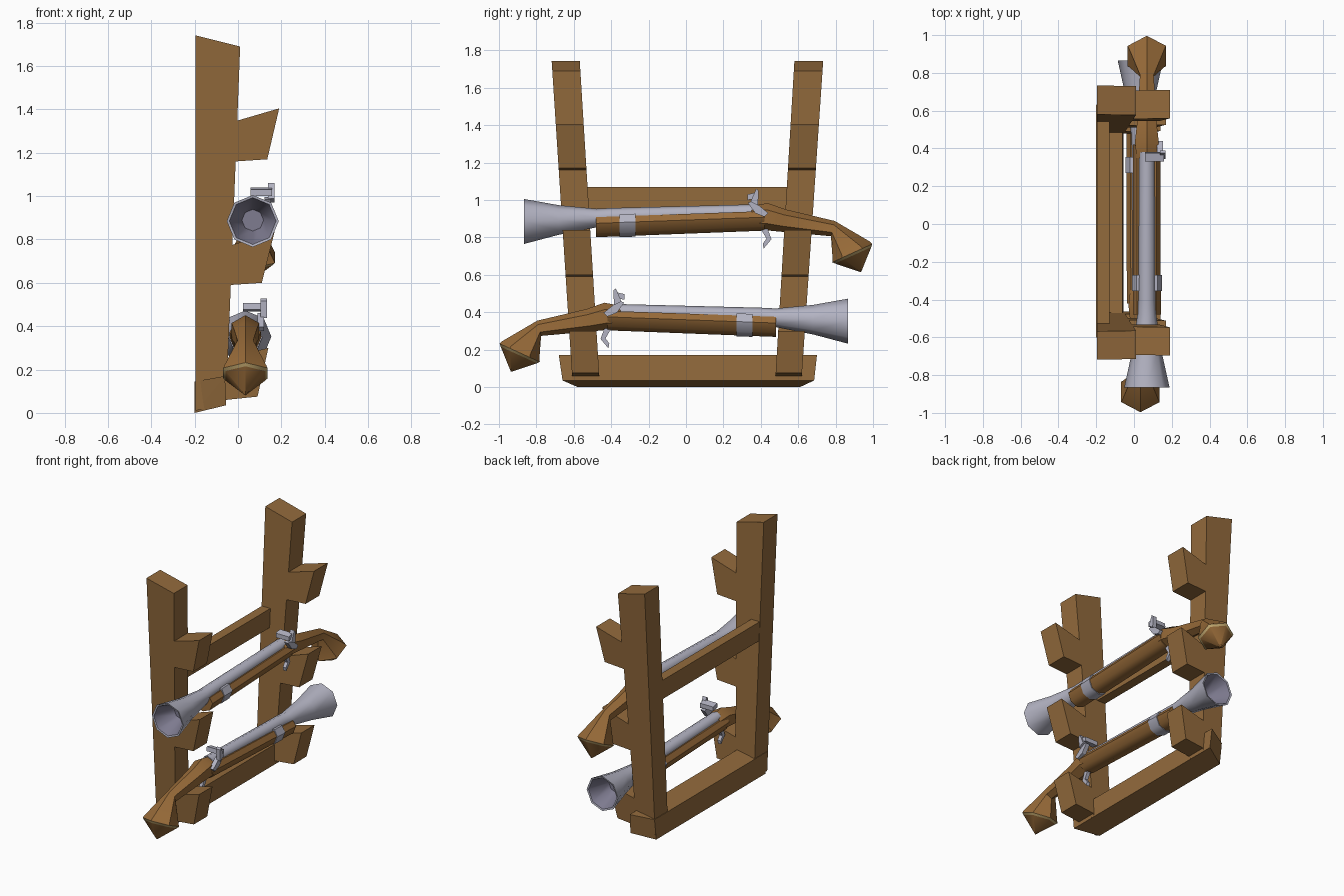
import bpy, bmesh, math
from mathutils import Vector

if "Cube" in bpy.data.objects:
    bpy.data.objects.remove(bpy.data.objects["Cube"])


def mat(name, rgb):
    m = bpy.data.materials.new(name)
    m.diffuse_color = (*rgb, 1)
    m.use_nodes = True
    m.node_tree.nodes["Principled BSDF"].inputs["Base Color"].default_value = m.diffuse_color
    return m


FRAME = mat("frame wood", (0.29, 0.145, 0.045))
STOCK = mat("stock wood", (0.31, 0.145, 0.04))
STEEL = mat("pale steel", (0.45, 0.45, 0.54))
BORE = mat("dark bore steel", (0.21, 0.20, 0.28))
TAN = mat("worn tan edge", (0.58, 0.42, 0.17))


def finish(name, bm, mats, smooth=False):
    bmesh.ops.recalc_face_normals(bm, faces=bm.faces[:])
    me = bpy.data.meshes.new(name)
    bm.to_mesh(me)
    bm.free()
    for m in mats:
        me.materials.append(m)
    ob = bpy.data.objects.new(name, me)
    bpy.context.collection.objects.link(ob)
    if smooth:
        me.polygons.foreach_set("use_smooth", [True] * len(me.polygons))
        me.set_sharp_from_angle(angle=math.radians(47))
    return ob


def block(name, pts, m):
    """Convex block through its corner points."""
    bm = bmesh.new()
    for p in pts:
        bm.verts.new(p)
    bmesh.ops.convex_hull(bm, input=bm.verts[:])
    bmesh.ops.dissolve_limit(bm, angle_limit=0.02, verts=bm.verts[:], edges=bm.edges[:])
    return finish(name, bm, [m])


# ---- rack: two splayed posts, each with three pegs ----
SIDES = {"left": ((-0.605, -0.065), (-0.46, -0.062)),
         "right": ((0.615, 0.068), (0.475, 0.060))}
PEGS = {"lower": [(-0.055, 0.06), (0.09, 0.075), (0.14, 0.30), (-0.055, 0.25)],
        "middle": [(-0.04, 0.59), (0.11, 0.60), (0.17, 0.84), (-0.04, 0.77)],
        "upper": [(-0.015, 1.16), (0.135, 1.17), (0.19, 1.405), (-0.015, 1.345)]}
for side, lines in SIDES.items():
    def across(profile):
        return [(x, a + b * z, z) for x, z in profile for a, b in lines]
    block(side + "_post", across([(-0.197, 0.01), (-0.055, 0.04), (0.01, 1.69), (-0.197, 1.742)]), FRAME)
    for level, profile in PEGS.items():
        block(f"{side}_{level}_peg", across(profile), FRAME)

# ---- rack: bottom beam and crossbar ----
block("bottom_beam", [(-0.2, -0.58, 0), (-0.2, 0.61, 0), (-0.2, -0.60, 0.145), (-0.2, 0.63, 0.145),
                      (-0.055, -0.66, 0.035), (-0.055, 0.685, 0.035),
                      (-0.06, -0.68, 0.17), (-0.06, 0.70, 0.17)], FRAME)
block("crossbar", [(x, y, z) for x in (-0.195, -0.13) for y in (-0.53, 0.55) for z in (0.94, 1.07)], FRAME)


# ---- guns ----
def make_gun(tag, flip, cx, dz):
    """flip mirrors the gun along y."""
    def put(x, y, z):
        return Vector((cx + x, y * flip, z + dz))

    def tube(name, rings, sides, mats, bands=None, cut=1.0):
        # rings: y, z, radius, downward tilt in degrees; bands: material per segment
        bm = bmesh.new()
        loops = []
        for y, z, r, tilt in rings:
            t = math.radians(tilt)
            loop = []
            for i in range(sides):
                a = 2 * math.pi * i / sides
                u = r * min(math.cos(a), cut)
                loop.append(bm.verts.new(put(r * math.sin(a), y + u * math.sin(t), z + u * math.cos(t))))
            loops.append(loop)
        for k in range(len(loops) - 1):
            for i in range(sides):
                j = (i + 1) % sides
                f = bm.faces.new((loops[k][i], loops[k][j], loops[k + 1][j], loops[k + 1][i]))
                f.material_index = bands[k] if bands else 0
        for k in (0, -1):
            f = bm.faces.new(loops[k])
            f.material_index = bands[k] if bands else 0
        finish(tag + name, bm, mats, True)

    def plate(name, x0, x1, outline, m):
        block(tag + name, [put(x, y, z) for x in (x0, x1) for y, z in outline], m)

    # flared barrel with hollow muzzle
    tube("_barrel", [(-0.72, 0.889, 0.05, 0), (-0.862, 0.885, 0.108, 0), (-0.865, 0.885, 0.12, 0),
                     (-0.68, 0.893, 0.079, 0), (-0.48, 0.903, 0.05, 0), (-0.40, 0.912, 0.045, 0),
                     (0.38, 0.935, 0.042, 0)], 8, [STEEL, BORE], [1, 0, 0, 0, 0, 0])
    # forestock with flat top, and its steel band
    tube("_forestock", [(-0.48, 0.875, 0.074, 0), (0.42, 0.908, 0.072, 0)], 8, [STOCK], cut=0.45)
    tube("_barrel_band", [(-0.355, 0.88, 0.079, 0), (-0.27, 0.883, 0.079, 0)], 8, [STEEL], cut=0.55)
    # wrist and drooping butt with pointed end
    tube("_butt", [(0.35, 0.905, 0.062, 0), (0.43, 0.911, 0.073, 5), (0.52, 0.890, 0.061, 12),
                   (0.785, 0.847, 0.042, 14), (0.885, 0.727, 0.112, 64), (0.889, 0.716, 0.118, 65.5),
                   (0.894, 0.704, 0.106, 65.5), (0.935, 0.615, 0.002, 65.5)],
         6, [STOCK, TAN], [0, 0, 0, 0, 0, 1, 0])
    # lock plate, hammer and trigger
    plate("_lock_plate", 0.055, 0.085, [(0.33, 0.985), (0.36, 0.995), (0.44, 0.93), (0.42, 0.91), (0.37, 0.93)], STEEL)
    plate("_hammer", 0.07, 0.10, [(0.345, 0.99), (0.375, 1.06), (0.388, 1.05), (0.385, 0.97)], STEEL)
    plate("_hammer_jaw", -0.01, 0.09, [(0.33, 1.0), (0.33, 1.03), (0.375, 1.04), (0.38, 1.01)], STEEL)
    plate("_trigger_upper", -0.012, 0.012, [(0.40, 0.845), (0.435, 0.85), (0.457, 0.79), (0.435, 0.785)], STEEL)
    plate("_trigger_lower", -0.012, 0.012, [(0.435, 0.80), (0.457, 0.79), (0.415, 0.74), (0.41, 0.765)], STEEL)


make_gun("upper_gun", 1, 0.068, 0.0)
make_gun("lower_gun", -1, 0.034, -0.533)
